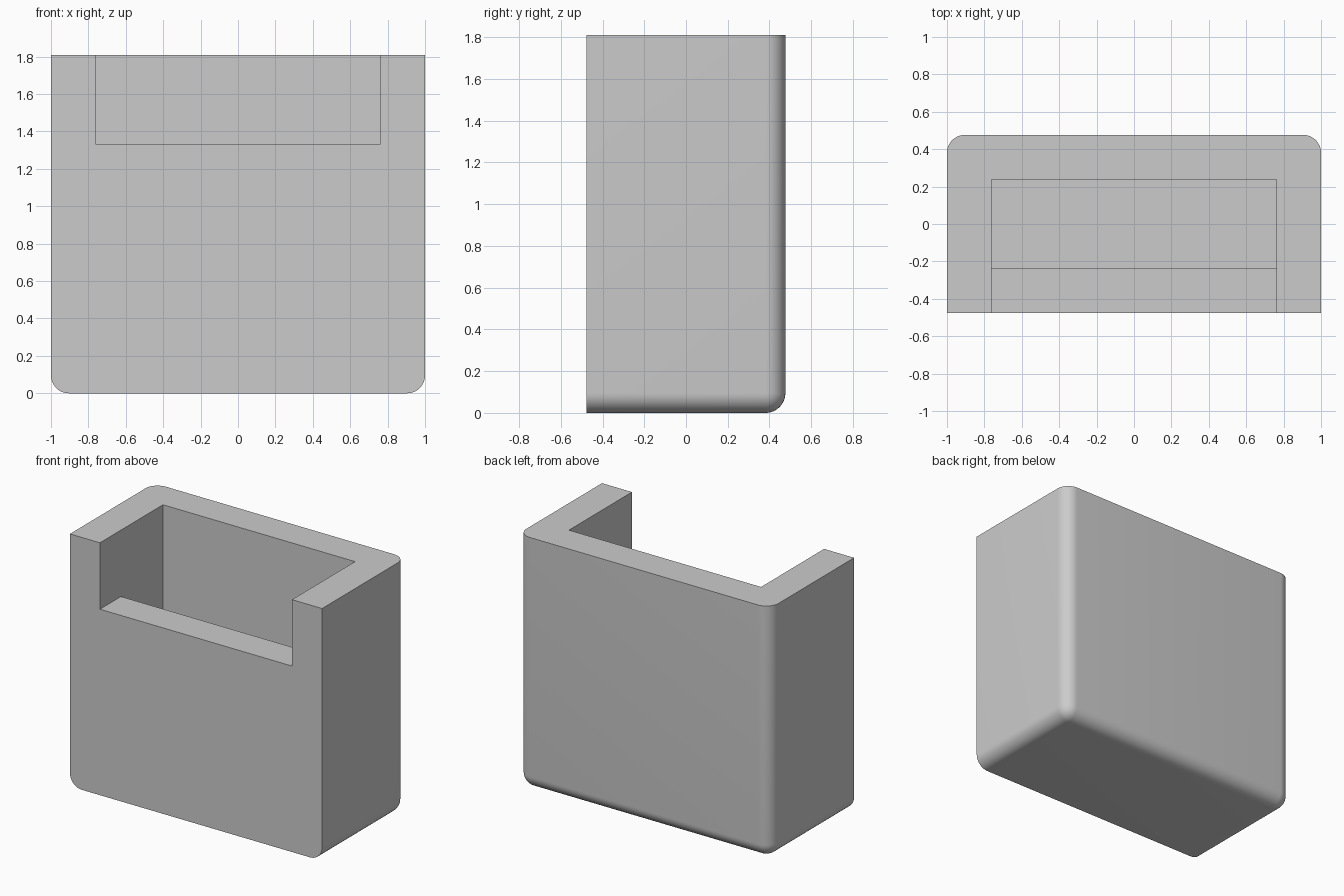
import bpy, bmesh, math
from mathutils import Vector

if "Cube" in bpy.data.objects:
    bpy.data.objects.remove(bpy.data.objects["Cube"])

UNIT = 1 / 21                       # whole box is 42 units wide
WIDTH, DEPTH, HEIGHT = 42 * UNIT, 20 * UNIT, 38 * UNIT
WALL, NOTCH, RADIUS = 5 * UNIT, 10 * UNIT, 2 * UNIT

grey = bpy.data.materials.new("plain grey")
grey.use_nodes = True
colour = (0.6, 0.6, 0.6, 1)
grey.diffuse_color = colour
grey.node_tree.nodes["Principled BSDF"].inputs["Base Color"].default_value = colour


def block(name, low, high, rounded=None):
    """Box between two corners, with the edges picked by a rule rounded off."""
    low, high = Vector(low), Vector(high)
    bm = bmesh.new()
    bmesh.ops.create_cube(bm, size=1)
    for v in bm.verts:
        v.co = (low + high) / 2 + v.co * (high - low)
    if rounded:
        edges = [e for e in bm.edges if rounded((e.verts[0].co + e.verts[1].co) / 2)]
        bmesh.ops.bevel(bm, geom=edges, offset=RADIUS, offset_type='OFFSET',
                        segments=10, profile=0.5, affect='EDGES', clamp_overlap=True)
    mesh = bpy.data.meshes.new(name)
    bm.to_mesh(mesh)
    bm.free()
    mesh.materials.append(grey)
    obj = bpy.data.objects.new(name, mesh)
    bpy.context.collection.objects.link(obj)
    return obj


def is_rounded(mid):
    """Bottom edges and upright back edges, leaving the front rim sharp."""
    bottom = mid.z < 0.01 and mid.y > -DEPTH / 4
    back_upright = mid.y > DEPTH / 4 and abs(mid.x) > WIDTH / 4 and 0.01 < mid.z < HEIGHT - 0.01
    return bottom or back_upright


# Outer body
body = block("box_body", (-WIDTH / 2, -DEPTH / 2, 0), (WIDTH / 2, DEPTH / 2, HEIGHT), is_rounded)

# Inner cavity and the lowered front opening
inner_x, inner_y = WIDTH / 2 - WALL, DEPTH / 2 - WALL
cutters = [
    block("cavity_cutter", (-inner_x, -inner_y, WALL), (inner_x, inner_y, HEIGHT + 1)),
    block("front_notch_cutter", (-inner_x, -DEPTH, HEIGHT - NOTCH), (inner_x, inner_y, HEIGHT + 1)),
]
bpy.ops.object.select_all(action='DESELECT')
bpy.context.view_layer.objects.active = body
body.select_set(True)
for cutter in cutters:
    cutter.hide_render = True
    cut = body.modifiers.new(cutter.name, 'BOOLEAN')
    cut.operation, cut.solver, cut.object = 'DIFFERENCE', 'EXACT', cutter
    bpy.ops.object.modifier_apply(modifier=cut.name)
    bpy.data.objects.remove(cutter)

bpy.ops.object.shade_smooth_by_angle(angle=math.radians(30))
